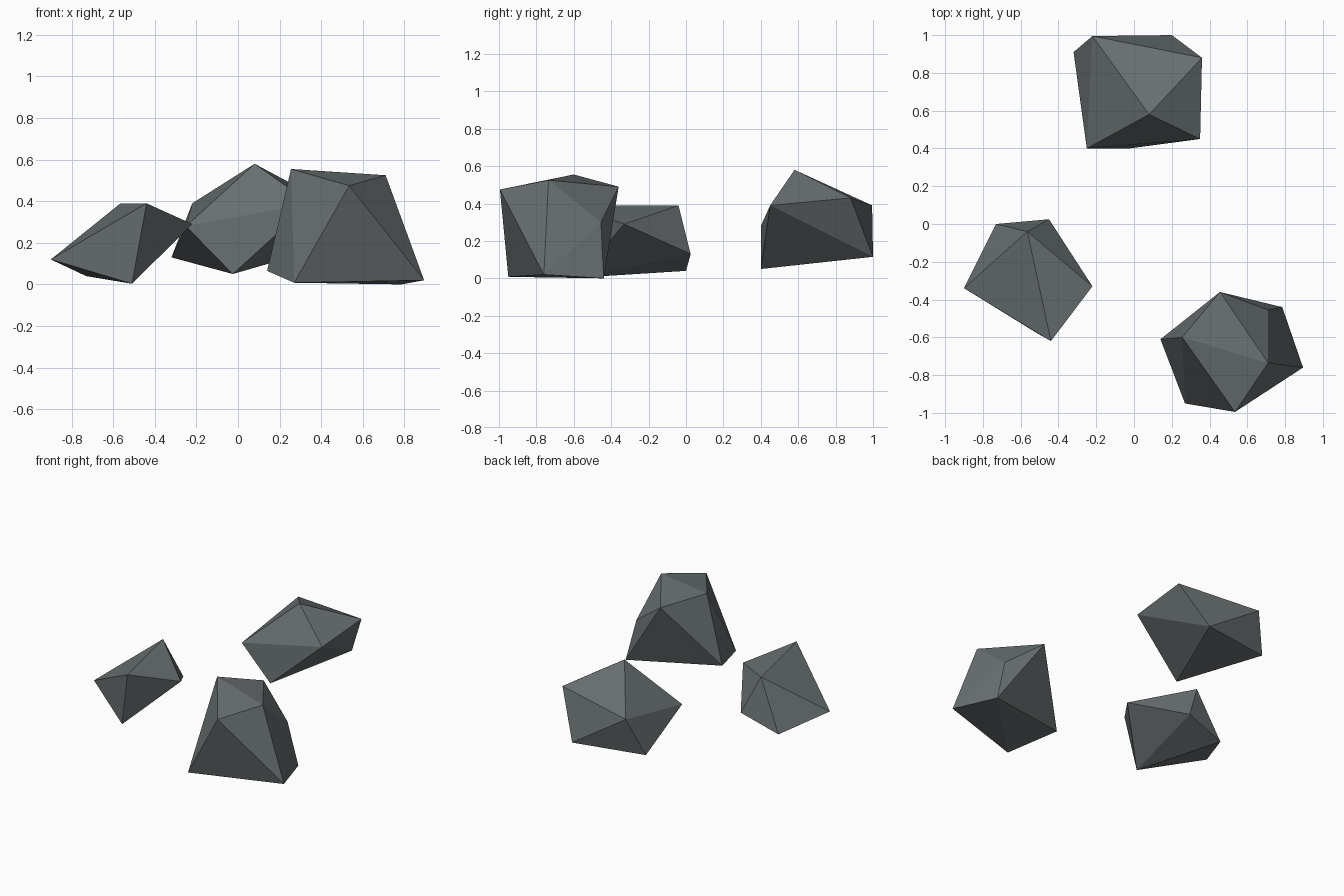
import bpy, bmesh

# One dark slate stone colour
stone = bpy.data.materials.new("slate_grey")
stone.diffuse_color = (0.14, 0.16, 0.165, 1)


def rock(name, corners):
    """Faceted boulder: convex hull around a few corner points."""
    bm = bmesh.new()
    for c in corners:
        bm.verts.new(c)
    bmesh.ops.convex_hull(bm, input=bm.verts[:])
    bmesh.ops.recalc_face_normals(bm, faces=bm.faces[:])
    mesh = bpy.data.meshes.new(name)
    bm.to_mesh(mesh)
    bm.free()
    mesh.materials.append(stone)
    obj = bpy.data.objects.new(name, mesh)
    bpy.context.collection.objects.link(obj)
    return obj


# Back rock: one peak, slanted belt, low keel
rock("back_rock", [
    (0.08, 0.58, 0.58),
    (-0.22, 0.995, 0.39), (0.36, 0.88, 0.43), (0.35, 0.45, 0.39), (-0.25, 0.40, 0.28),
    (-0.32, 0.91, 0.13), (0.20, 1.00, 0.115), (-0.025, 0.40, 0.05)])

# Left rock: smallest, flat sloping top
rock("left_rock", [
    (-0.565, -0.04, 0.39), (-0.44, -0.62, 0.39), (-0.22, -0.33, 0.29),
    (-0.45, 0.025, 0.13), (-0.90, -0.34, 0.12),
    (-0.73, 0.0, 0.04), (-0.51, -0.58, 0.003)])

# Front rock: tall with a wide base
rock("front_rock", [
    (0.255, -0.60, 0.555), (0.71, -0.735, 0.525), (0.535, -0.995, 0.475), (0.455, -0.36, 0.49),
    (0.71, -0.455, 0.30),
    (0.895, -0.76, 0.02), (0.27, -0.95, 0.008), (0.14, -0.61, 0.065), (0.785, -0.44, 0.0)])
